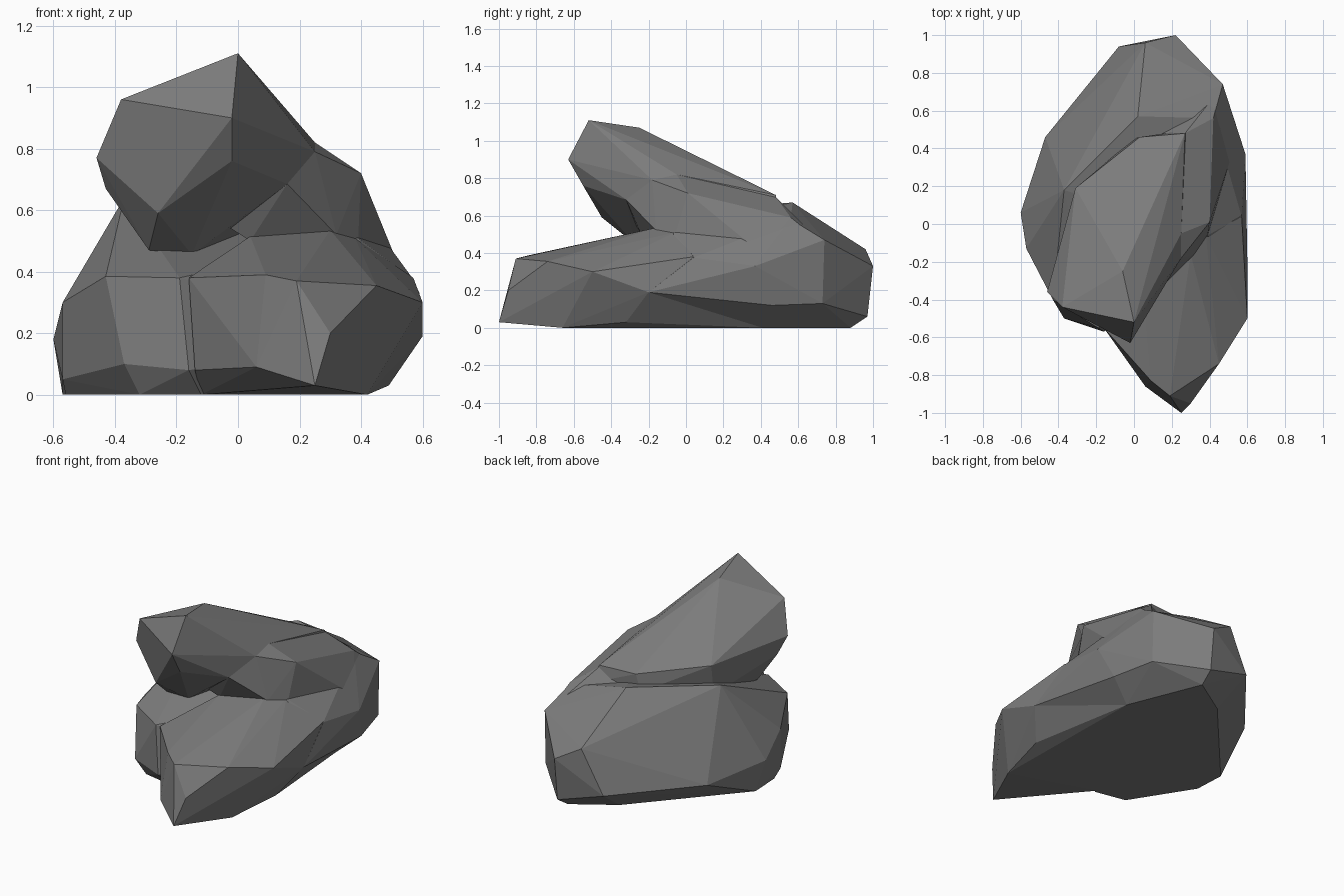
import bpy
import bmesh

# Remove the default cube only
default_cube = bpy.data.objects.get("Cube")
if default_cube is not None:
    bpy.data.objects.remove(default_cube, do_unlink=True)


def make_material(name, colour):
    material = bpy.data.materials.new(name)
    material.use_nodes = True
    material.diffuse_color = colour
    shader = next(n for n in material.node_tree.nodes if n.type == "BSDF_PRINCIPLED")
    shader.inputs["Base Color"].default_value = colour
    shader.inputs["Roughness"].default_value = 0.9
    return material


def make_boulder(name, material, *contours):
    """Wrap a faceted convex stone around a few contour rings."""
    mesh = bpy.data.meshes.new(name)
    bm = bmesh.new()
    for contour in contours:
        for point in contour:
            bm.verts.new(point)
    result = bmesh.ops.convex_hull(bm, input=bm.verts[:])
    unused = {g for g in result["geom_interior"] + result["geom_unused"]
              if isinstance(g, bmesh.types.BMVert) and g.is_valid}
    bmesh.ops.delete(bm, geom=list(unused), context="VERTS")
    # Merge nearly flat neighbours into broad chiselled facets
    bmesh.ops.dissolve_limit(bm, angle_limit=0.04, verts=bm.verts[:], edges=bm.edges[:])
    bmesh.ops.recalc_face_normals(bm, faces=bm.faces[:])
    bm.to_mesh(mesh)
    bm.free()
    mesh.materials.append(material)
    stone = bpy.data.objects.new(name, mesh)
    bpy.context.collection.objects.link(stone)
    return stone


def level(z, *outline):
    """Place a flat outline at one height."""
    return [(x, y, z) for x, y in outline]


stone_grey = make_material("stone grey", (0.2, 0.2, 0.2, 1.0))

# Main boulder: footprint, belly and crown
base_foot = level(0, (-.57, .12), (-.56, -.08), (-.32, -.46), (-.12, -.5),
                  (.4, .41), (.21, .88), (-.04, .72))
base_belly = [(-.57, -.13, .05), (-.37, -.5, .1), (-.16, -.57, .08), (.6, -.2, .19),
              (.54, .46, .12), (.47, .73, .13), (.22, .97, .06),
              (-.08, .94, .15), (-.47, .46, .14), (-.6, .06, .18), (-.57, -.13, .3)]
base_crown = [(-.43, -.4, .385), (-.19, -.55, .38), (.57, .04, .375), (.59, .37, .33),
              (.39, -.06, .51), (.47, .74, .47), (.22, 1, .33), (.06, .96, .42),
              (.42, .56, .58), (.02, .57, .67), (-.37, .18, .64), (-.45, 0, .48)]
make_boulder("main_boulder", stone_grey, base_foot, base_belly, base_crown)

# Front lobe: pointed toe rising to a sloping shelf
toe_foot = level(0, (.42, -.66), (.4, .41), (-.12, -.48))
toe_belly = [(.25, -1, .03), (.3, -.95, .2), (.06, -.86, .09), (.49, -.32, .03),
             (.6, -.2, .19), (-.14, -.57, .08)]
toe_shelf = [(.19, -.91, .37), (.09, -.83, .39), (.45, -.74, .355), (.6, -.5, .3),
             (.57, .04, .38), (.38, -.06, .51), (.3, -.16, .535), (.04, -.24, .515),
             (-.16, -.55, .38)]
make_boulder("front_lobe", stone_grey, toe_foot, toe_belly, toe_shelf)

# Edge where the leaning slab meets its shoulder
shoulder_ridge = [(.16, -.32, .685), (.25, -.18, .79), (.25, -.05, .82)]

# Leaning slab: tilted block overhanging the front
slab_underside = [(-.29, -.3, .47), (-.15, -.28, .455), (-.26, -.45, .59), (-.02, -.55, .76)]
slab_face = [(-.02, -.63, .9), (-.46, -.36, .77), (-.43, -.3, .67), (-.38, -.44, .96)]
slab_top = [(0, -.52, 1.11), (-.06, -.25, 1.07), (.27, .48, .71), (.03, .46, .71),
            (-.31, .19, .75)]
slab_root = [(.3, .5, .6), (0, .45, .6), (-.3, .15, .55)]
make_boulder("leaning_slab", stone_grey, slab_underside, slab_face, slab_top,
             slab_root, shoulder_ridge)

# Shoulder: buttress joining the slab to the boulder
shoulder_front = [(.4, .01, .72), (.39, -.06, .49), (.32, -.16, .52), (.04, -.24, .5),
                  (-.07, -.28, .57)]
shoulder_back = [(.53, .4, .4), (.46, .72, .46), (.42, .56, .59), (.27, .48, .7),
                 (.03, .45, .6)]
make_boulder("shoulder", stone_grey, shoulder_ridge, shoulder_front, shoulder_back)
